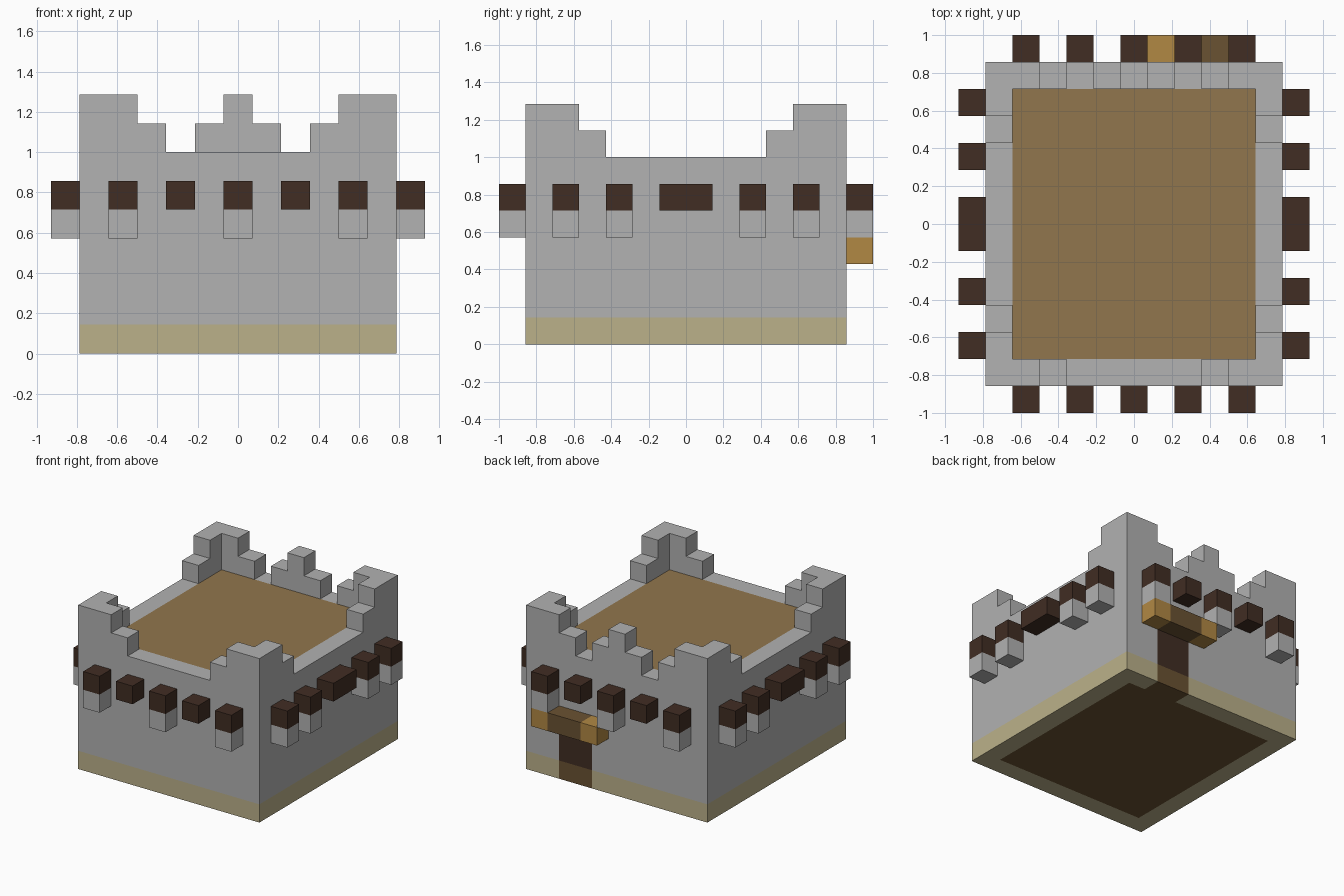
import bpy
import bmesh

U = 1 / 7  # one block

cube = bpy.data.objects.get("Cube")
if cube:
    bpy.data.objects.remove(cube, do_unlink=True)


def material(name, rgb):
    """Flat material from an sRGB triple, stored as linear values."""
    lin = [((c / 255 + 0.055) / 1.055) ** 2.4 for c in rgb] + [1]
    mat = bpy.data.materials.new(name)
    mat.use_nodes = True
    mat.diffuse_color = lin
    mat.node_tree.nodes["Principled BSDF"].inputs["Base Color"].default_value = lin
    return mat


STONE = material("grey stone", (178, 178, 178))
SAND = material("sandy foundation", (187, 177, 138))
PLANK = material("deck planks", (145, 118, 77))
DARK = material("dark timber", (65, 45, 35))
MID = material("mid brown timber", (106, 82, 50))
GOLD = material("golden timber", (177, 136, 68))


def prism(name, outline, start, end, along, mat):
    """Extrude a (u, z) outline, in blocks, along the x or y axis."""
    bm = bmesh.new()
    verts = []
    for u, z in outline:
        co = (u, start, z) if along == "y" else (start, u, z)
        verts.append(bm.verts.new([c * U for c in co]))
    face = bm.faces.new(verts)
    moved = bmesh.ops.extrude_face_region(bm, geom=[face])["geom"]
    depth = (end - start) * U
    bmesh.ops.translate(bm, vec=(0, depth, 0) if along == "y" else (depth, 0, 0),
                        verts=[g for g in moved if isinstance(g, bmesh.types.BMVert)])
    bmesh.ops.recalc_face_normals(bm, faces=bm.faces)
    mesh = bpy.data.meshes.new(name)
    bm.to_mesh(mesh)
    bm.free()
    mesh.materials.append(mat)
    obj = bpy.data.objects.new(name, mesh)
    bpy.context.collection.objects.link(obj)
    return obj


def box(name, x, y, z, mat):
    """Box from (low, high) ranges in blocks."""
    outline = [(x[0], z[0]), (x[1], z[0]), (x[1], z[1]), (x[0], z[1])]
    return prism(name, outline, y[0], y[1], "y", mat)


def battlement(steps, half, bottom=()):
    """Wall outline: steps are (u, height) from the left end, mirrored on u."""
    left = [(-half, 1)]
    height = 1
    for u, h in steps:
        if u > -half:
            left.append((u, height))
        left.append((u, h))
        height = h
    right = [(-u, z) for u, z in reversed(left)]
    return left + right + list(bottom)


# Stone walls with stepped battlements
corner = [(-5.5, 9), (-3.5, 8), (-2.5, 7)]
merlon = [(-1.5, 8), (-0.5, 9)]
doorway = [(3.5, 1), (3.5, 3), (1.5, 3), (1.5, 1)]
prism("front_wall", battlement(corner, 5.5), -6, -5, "y", STONE)
prism("back_wall", battlement(corner + merlon, 5.5, doorway), 5, 6, "y", STONE)
side = battlement([(-5, 9), (-4, 8), (-3, 7)], 5)
prism("right_wall", side, -5.5, -4.5, "x", STONE)
prism("left_wall", side, 4.5, 5.5, "x", STONE)

# Sandy foundation ring, open under the doorway
box("front_foundation", (-5.5, 5.5), (-6, -5), (0, 1), SAND)
box("back_foundation_long", (-5.5, 1.5), (5, 6), (0, 1), SAND)
box("back_foundation_short", (3.5, 5.5), (5, 6), (0, 1), SAND)
box("right_foundation", (-5.5, -4.5), (-5, 5), (0, 1), SAND)
box("left_foundation", (4.5, 5.5), (-5, 5), (0, 1), SAND)

# Floors and door
box("ground_floor", (-4.5, 4.5), (-5, 5), (0, 1), MID)
box("roof_deck", (-4.5, 4.5), (-5, 5), (6, 7), PLANK)
box("threshold", (1.5, 3.5), (5, 6), (0, 1), MID)
box("door", (1.5, 3.5), (5, 6), (1, 3), DARK)

# Timber canopy over the door
box("canopy_middle", (1.5, 3.5), (6, 7), (3, 4), MID)
for x in (0.5, 3.5):
    box("canopy_end", (x, x + 1), (6, 7), (3, 4), GOLD)

# Beam ends and stone corbels on the front and back
for label, y in (("front", (-7, -6)), ("back", (6, 7))):
    for x in range(-4, 5, 2):
        span = (x - 0.5, x + 0.5)
        box(label + "_beam", span, y, (5, 6), DARK)
        if x % 4 == 0:
            box(label + "_corbel", span, y, (4, 5), STONE)

# Beam ends and stone corbels on the sides, with a wide middle beam
for label, x in (("right", (-6.5, -5.5)), ("left", (5.5, 6.5))):
    box(label + "_middle_beam", x, (-1, 1), (5, 6), DARK)
    for y in (-5, -3, 2, 4):
        box(label + "_beam", x, (y, y + 1), (5, 6), DARK)
        box(label + "_corbel", x, (y, y + 1), (4, 5), STONE)
